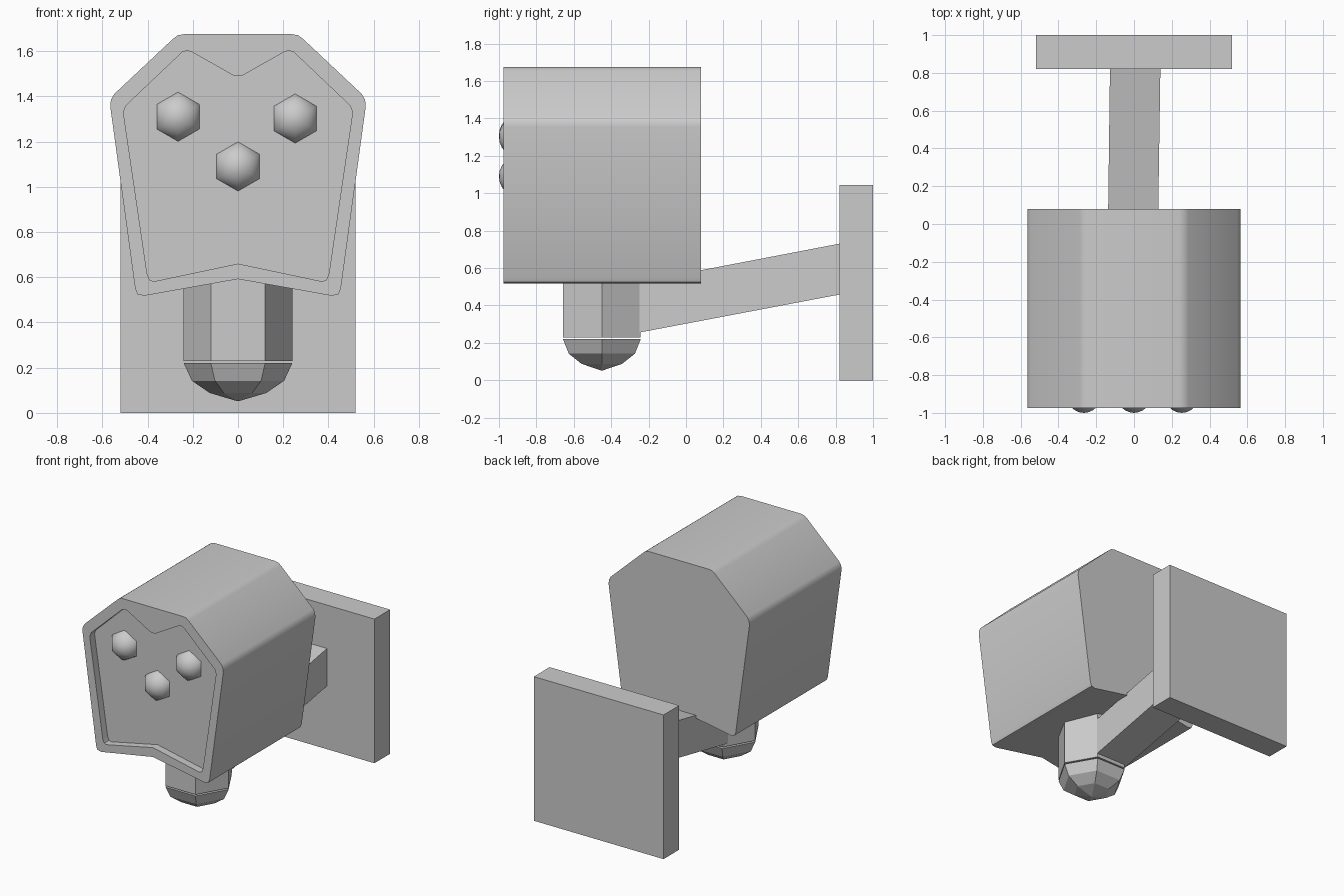
import bpy, bmesh
from math import cos, sin, pi, radians

if "Cube" in bpy.data.objects:
    bpy.data.objects.remove(bpy.data.objects["Cube"])


def finish(name, bm, smooth=None):
    bmesh.ops.recalc_face_normals(bm, faces=bm.faces[:])
    me = bpy.data.meshes.new(name)
    bm.to_mesh(me)
    bm.free()
    ob = bpy.data.objects.new(name, me)
    bpy.context.collection.objects.link(ob)
    if smooth:
        shade(ob, smooth)
    return ob


def shade(ob, angle):
    bpy.ops.object.select_all(action='DESELECT')
    ob.select_set(True)
    bpy.context.view_layer.objects.active = ob
    bpy.ops.object.shade_smooth_by_angle(angle=radians(angle))


def loft(name, rings):
    """Closed solid through matching rings of points."""
    bm = bmesh.new()
    loops = [[bm.verts.new(p) for p in r] for r in rings]
    for a, b in zip(loops, loops[1:]):
        for i in range(len(a)):
            j = (i + 1) % len(a)
            bm.faces.new((a[i], a[j], b[j], b[i]))
    bm.faces.new(loops[0])
    bm.faces.new(loops[-1])
    return finish(name, bm)


def prism(name, half, y0, y1):
    """Mirror a right-hand half outline (x, z) and extrude it along y."""
    outline = half + [(-x, z) for x, z in reversed(half) if x > 0]
    return loft(name, [[(x, y, z) for x, z in outline] for y in (y0, y1)])


def hexagon(r, z, y=-0.45):
    return [(r * cos(i * pi / 3), y + r * sin(i * pi / 3), z) for i in range(6)]


# Housing with slightly rounded corners
housing = prism("housing", [
    (0, 0.592), (0.415, 0.518), (0.445, 0.525), (0.455, 0.55),
    (0.565, 1.355), (0.562, 1.385), (0.548, 1.41),
    (0.287, 1.655), (0.267, 1.67), (0.24, 1.675)], -0.975, 0.08)

# Recess in the front face
recess = prism("recess_cutter", [
    (0, 0.66), (0.37, 0.582), (0.39, 0.587), (0.402, 0.615),
    (0.507, 1.33), (0.495, 1.36), (0.245, 1.597), (0.225, 1.602),
    (0.205, 1.597), (0.02, 1.492), (0, 1.49)], -1.1, -0.92)
cut = housing.modifiers.new("recess", 'BOOLEAN')
cut.operation = 'DIFFERENCE'
cut.solver = 'EXACT'
cut.object = recess
bpy.context.view_layer.objects.active = housing
housing.select_set(True)
bpy.ops.object.modifier_apply(modifier=cut.name)
bpy.data.objects.remove(recess)
shade(housing, 30)

# Six-sided domed lenses
for i, (x, z) in enumerate([(-0.265, 1.31), (0.253, 1.302), (0, 1.09)]):
    bpy.ops.mesh.primitive_uv_sphere_add(
        segments=6, ring_count=12, radius=0.115,
        location=(x, -0.885, z), rotation=(pi / 2, 0, 0))
    lens = bpy.context.object
    lens.name = f"lens_{i + 1}"
    bpy.ops.object.shade_smooth()

# Hexagonal post and bulb below the housing
loft("post", [hexagon(0.24, 0.23), hexagon(0.24, 0.62)])
loft("bulb", [hexagon(0.24, 0.22), hexagon(0.204, 0.142),
              hexagon(0.125, 0.088), hexagon(0.004, 0.052)])

# Sloping arm to the wall plate
arm_ends = [(-0.34, -0.142, 0.122, 0.238, 0.508), (0.84, -0.127, 0.14, 0.462, 0.734)]
loft("arm", [[(x0, y, z0), (x1, y, z0), (x1, y, z1), (x0, y, z1)]
             for y, x0, x1, z0, z1 in arm_ends])

# Wall plate
prism("wall_plate", [(0.52, 0), (0.52, 1.045)], 0.82, 1.0)
